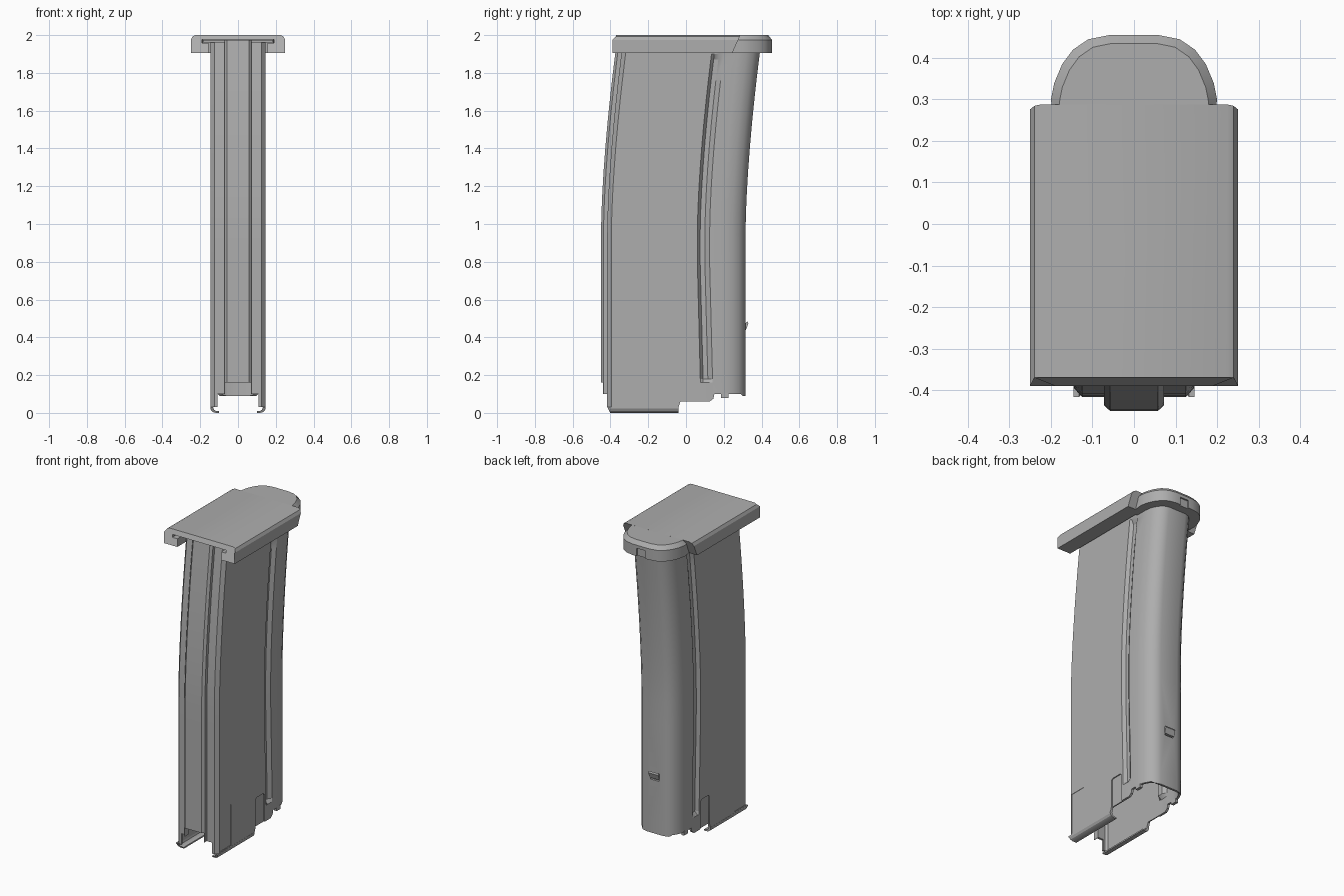
import bpy, bmesh, math

cube = bpy.data.objects.get("Cube")
if cube:
    bpy.data.objects.remove(cube, do_unlink=True)

grey = bpy.data.materials.new("plain grey")
grey.use_nodes = True
COLOUR = (0.42, 0.42, 0.42, 1)
grey.diffuse_color = COLOUR
grey.node_tree.nodes["Principled BSDF"].inputs["Base Color"].default_value = COLOUR


def loft(name, rings, cap_start=True, cap_end=True):
    """Skin a list of closed rings that share one point count."""
    bm = bmesh.new()
    rows = [[bm.verts.new(p) for p in ring] for ring in rings]
    for a, b in zip(rows, rows[1:]):
        for i in range(len(a)):
            j = (i + 1) % len(a)
            bm.faces.new((a[i], a[j], b[j], b[i]))
    if cap_start:
        bm.faces.new(rows[0][::-1])
    if cap_end:
        bm.faces.new(rows[-1])
    bmesh.ops.recalc_face_normals(bm, faces=bm.faces)
    mesh = bpy.data.meshes.new(name)
    bm.to_mesh(mesh)
    bm.free()
    mesh.materials.append(grey)
    ob = bpy.data.objects.new(name, mesh)
    bpy.context.collection.objects.link(ob)
    return ob


def prism_x(name, yz, x0, x1):
    return loft(name, [[(x, y, z) for y, z in yz] for x in (x0, x1)])


def box(name, x0, x1, y0, y1, z0, z1):
    return prism_x(name, [(y0, z0), (y1, z0), (y1, z1), (y0, z1)], x0, x1)


def activate(ob):
    bpy.ops.object.select_all(action="DESELECT")
    ob.select_set(True)
    bpy.context.view_layer.objects.active = ob


def cut(ob, cutter):
    mod = ob.modifiers.new("cut", "BOOLEAN")
    mod.operation, mod.solver, mod.object = "DIFFERENCE", "EXACT", cutter
    activate(ob)
    bpy.ops.object.modifier_apply(modifier=mod.name)
    bpy.data.objects.remove(cutter, do_unlink=True)


def smooth(ob):
    activate(ob)
    bpy.ops.object.shade_smooth_by_angle(angle=math.radians(28))


def bend(z):
    """Forward sweep of the curved upper body."""
    return 0.075 * (max(0, z - 0.95) / 0.95) ** 1.6


def body_ring(z, groove):
    g = 0.02 * groove
    s = 0.015 * max(0, 0.8 - z) / 0.6
    half = [(0.058, -0.45), (0.072, -0.437), (0.072, -0.417), (0.125, -0.417),
            (0.145, -0.395), (0.145, 0.06 + s), (0.145 - g, 0.075 + s),
            (0.145 - g, 0.1 + s), (0.143, 0.125 + s), (0.143, 0.2),
            (0.136, 0.245), (0.118, 0.28), (0.092, 0.305), (0.06, 0.315)]
    outline = half + [(-x, y) for x, y in reversed(half)]
    return [(x, y + bend(z), z) for x, y in outline]


# Curved hollow body with side grooves
levels = [(0, 0), (0.16, 0), (0.18, 1), (0.8, 1)]
levels += [(0.95 + 0.115 * i, 1) for i in range(9)] + [(1.9, 0), (1.975, 0)]
body = loft("body_shell", [body_ring(z, g) for z, g in levels], cap_start=False)
wall = body.modifiers.new("wall", "SOLIDIFY")
wall.thickness, wall.offset, wall.use_even_offset = 0.014, -1, True
activate(body)
bpy.ops.object.modifier_apply(modifier=wall.name)

# Stepped lower edge and open front mouth
step = [(-0.6, -0.2), (-0.6, 0.03), (-0.04, 0.03), (-0.03, 0.06), (0.125, 0.06),
        (0.145, 0.075), (0.15, 0.1), (0.29, 0.1), (0.3, 0.09), (0.6, 0.09), (0.6, -0.2)]
cut(body, prism_x("step_cutter", step, -0.5, 0.5))
cut(body, box("mouth_cutter", -0.068, 0.068, -0.6, -0.36, -0.1, 0.16))
cut(body, box("lower_mouth_cutter", -0.108, 0.108, -0.6, -0.36, -0.1, 0.1))

# Shallow side recesses
for s in (-1, 1):
    tab = [(-0.03, 0.02), (-0.03, 0.235), (-0.02, 0.245), (0.05, 0.245),
           (0.062, 0.23), (0.062, 0.02)]
    xs = sorted((s * 0.138, s * 0.2))
    cut(body, prism_x("tab_cutter", tab, *xs))
    xs = sorted((s * 0.1425, s * 0.2))
    cut(body, box("panel_cutter", *xs, -0.39, -0.28, 0.04, 0.3))

# Rear latch opening
cut(body, box("latch_cutter", -0.03, 0.03, 0.28, 0.4, 0.43, 0.46))
smooth(body)

# Inward curling feed lips
lip = [(0.146, 0.032), (0.146, 0.022), (0.139, 0.009), (0.125, 0.001), (0.1, 0),
       (0.1, 0.009), (0.118, 0.011), (0.128, 0.018), (0.132, 0.032)]
for side, s in (("right", -1), ("left", 1)):
    front = [(s * x, -0.417 + 0.5 * (0.032 - z), z) for x, z in lip]
    back = [(s * x, -0.04, z) for x, z in lip]
    smooth(loft(side + "_feed_lip", [front, back]))
    xs = sorted((s * 0.125, s * 0.143))
    box(side + "_edge_stub", *xs, 0.185, 0.225, 0.08, 0.105)

# Rear latch hook
prism_x("latch_hook", [(0.3, 0.44), (0.318, 0.44), (0.33, 0.475), (0.325, 0.485),
                       (0.31, 0.47), (0.3, 0.47)], -0.035, 0.035)

# Base plate: slab and slotted rails in one swept section
rail = [(0.225, 2.0), (0.24, 1.993), (0.25, 1.975), (0.25, 1.905), (0.155, 1.905),
        (0.155, 1.957), (0.19, 1.957), (0.19, 1.976)]
section = rail + [(-x, z) for x, z in reversed(rail)]


def rail_end(z):
    return 0.245 + 0.45 * (z - 1.905)


plate = loft("base_plate", [[(x, -0.39 + 0.02 * (z > 1.99), z) for x, z in section],
                            [(x, rail_end(z), z) for x, z in section]])
smooth(plate)


# Rounded rear lobe of the base plate
def lobe_ring(z, inset):
    half = [(0.188, 0.2), (0.2, 0.3), (0.192, 0.34), (0.173, 0.385), (0.147, 0.42),
            (0.11, 0.445), (0.06, 0.455)]
    k = 1 - inset / 0.2
    half = [(x * k, 0.2 + (y - 0.2) * (1 - inset / 0.255)) for x, y in half]
    return [(x, y, z) for x, y in half + [(-x, y) for x, y in reversed(half)]]


lobe = loft("base_plate_lobe", [lobe_ring(1.905, 0), lobe_ring(1.975, 0),
                                lobe_ring(1.9999, 0.02)])
cut(lobe, box("notch_cutter", -0.03, 0.03, 0.445, 0.5, 1.89, 1.955))
smooth(lobe)

# Flange of the body held in the rail slots
box("body_flange", -0.184, 0.184, -0.345, 0.22, 1.96, 1.974)
